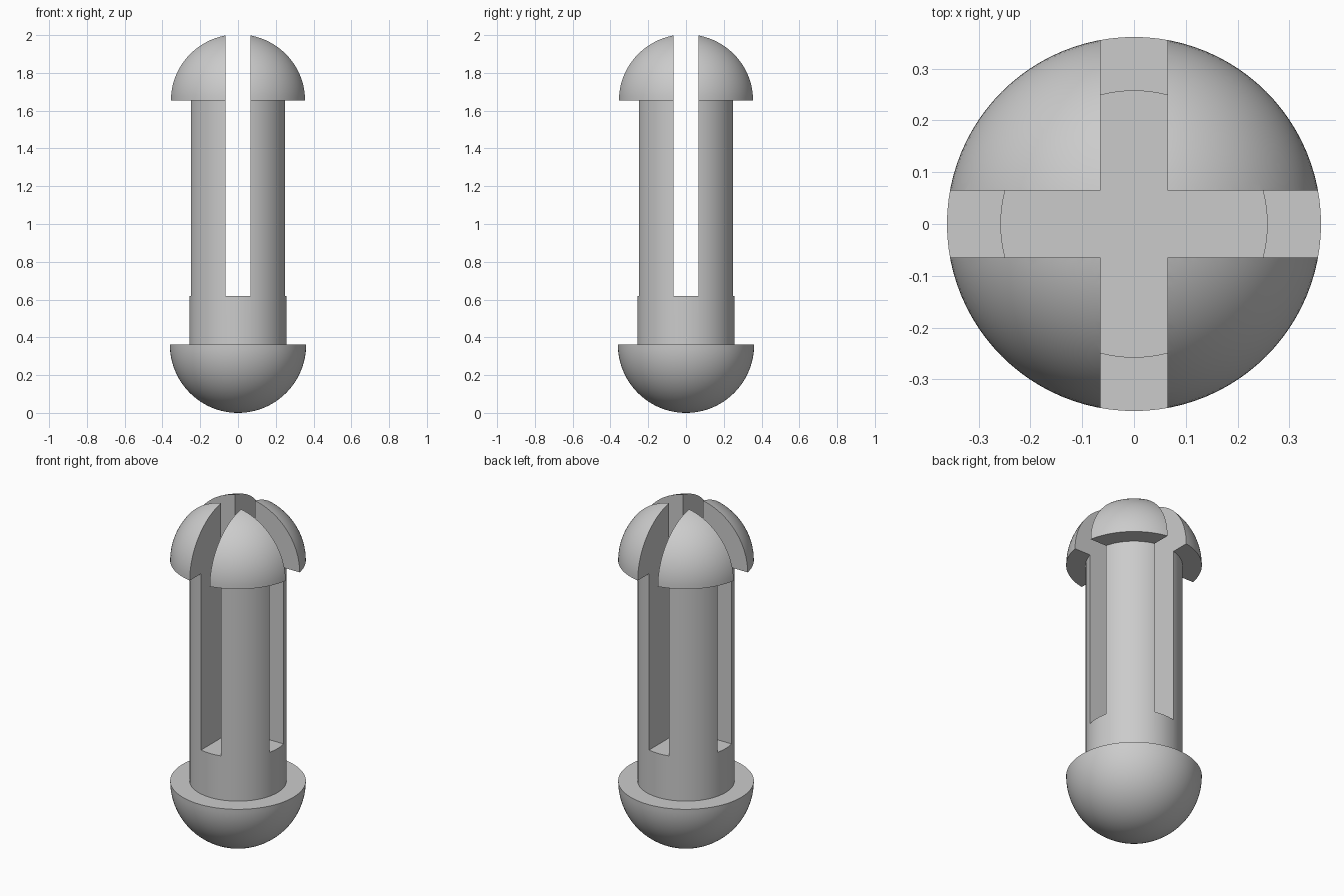
import bpy, bmesh, math
from mathutils import Matrix, Vector

cube = bpy.data.objects.get("Cube")
if cube:
    bpy.data.objects.remove(cube)

DOME_R, SHAFT_R = 0.361, 0.258
BASE_TOP, SLOT_FLOOR, CAP_BOTTOM = 0.362, 0.62, 1.655
CAP_H = 0.355
SLOT_W = 0.13
SEGMENTS, RINGS = 96, 24

grey = bpy.data.materials.new("plain grey")
grey.use_nodes = True
colour = (0.6, 0.6, 0.6, 1)
grey.diffuse_color = colour
grey.node_tree.nodes["Principled BSDF"].inputs["Base Color"].default_value = colour


def add_object(name, bm):
    bmesh.ops.recalc_face_normals(bm, faces=bm.faces)
    mesh = bpy.data.meshes.new(name)
    bm.to_mesh(mesh)
    bm.free()
    mesh.materials.append(grey)
    obj = bpy.data.objects.new(name, mesh)
    bpy.context.collection.objects.link(obj)
    return obj


def lathe(name, profile):
    bm = bmesh.new()
    verts = [bm.verts.new((r, 0, z)) for r, z in profile]
    edges = [bm.edges.new(pair) for pair in zip(verts, verts[1:])]
    bmesh.ops.spin(bm, geom=verts + edges, cent=(0, 0, 0), axis=(0, 0, 1),
                   angle=math.tau, steps=SEGMENTS, use_merge=True)
    bmesh.ops.remove_doubles(bm, verts=bm.verts, dist=1e-5)
    return add_object(name, bm)


def box(name, size, centre):
    bm = bmesh.new()
    bmesh.ops.create_cube(bm, size=1, matrix=Matrix.LocRotScale(
        Vector(centre), None, Vector(size)))
    obj = add_object(name, bm)
    obj.hide_render = True
    return obj


# Rounded base, shaft and rounded cap as one turned outline
quarter = [i / RINGS * math.pi / 2 for i in range(RINGS + 1)]
base_dome = [(DOME_R * math.sin(a), BASE_TOP * (1 - math.cos(a))) for a in quarter]
shaft = [(SHAFT_R, BASE_TOP), (SHAFT_R, CAP_BOTTOM)]
cap_dome = [(DOME_R * math.cos(a), CAP_BOTTOM + CAP_H * math.sin(a)) for a in quarter]
pin = lathe("slotted_pin", base_dome + shaft + cap_dome)

# Crossed slots split the shaft and cap into four prongs
slot_h = 2.2 - SLOT_FLOOR
middle = (0, 0, SLOT_FLOOR + slot_h / 2)
cutters = [box("slot_cutter_x", (1, SLOT_W, slot_h), middle),
           box("slot_cutter_y", (SLOT_W, 1, slot_h), middle)]

bpy.ops.object.select_all(action="DESELECT")
bpy.context.view_layer.objects.active = pin
pin.select_set(True)
for cutter in cutters:
    mod = pin.modifiers.new("slot", "BOOLEAN")
    mod.operation = "DIFFERENCE"
    mod.solver = "EXACT"
    mod.object = cutter
    bpy.ops.object.modifier_apply(modifier=mod.name)
    bpy.data.objects.remove(cutter)

bpy.ops.object.shade_smooth_by_angle(angle=math.radians(30))
